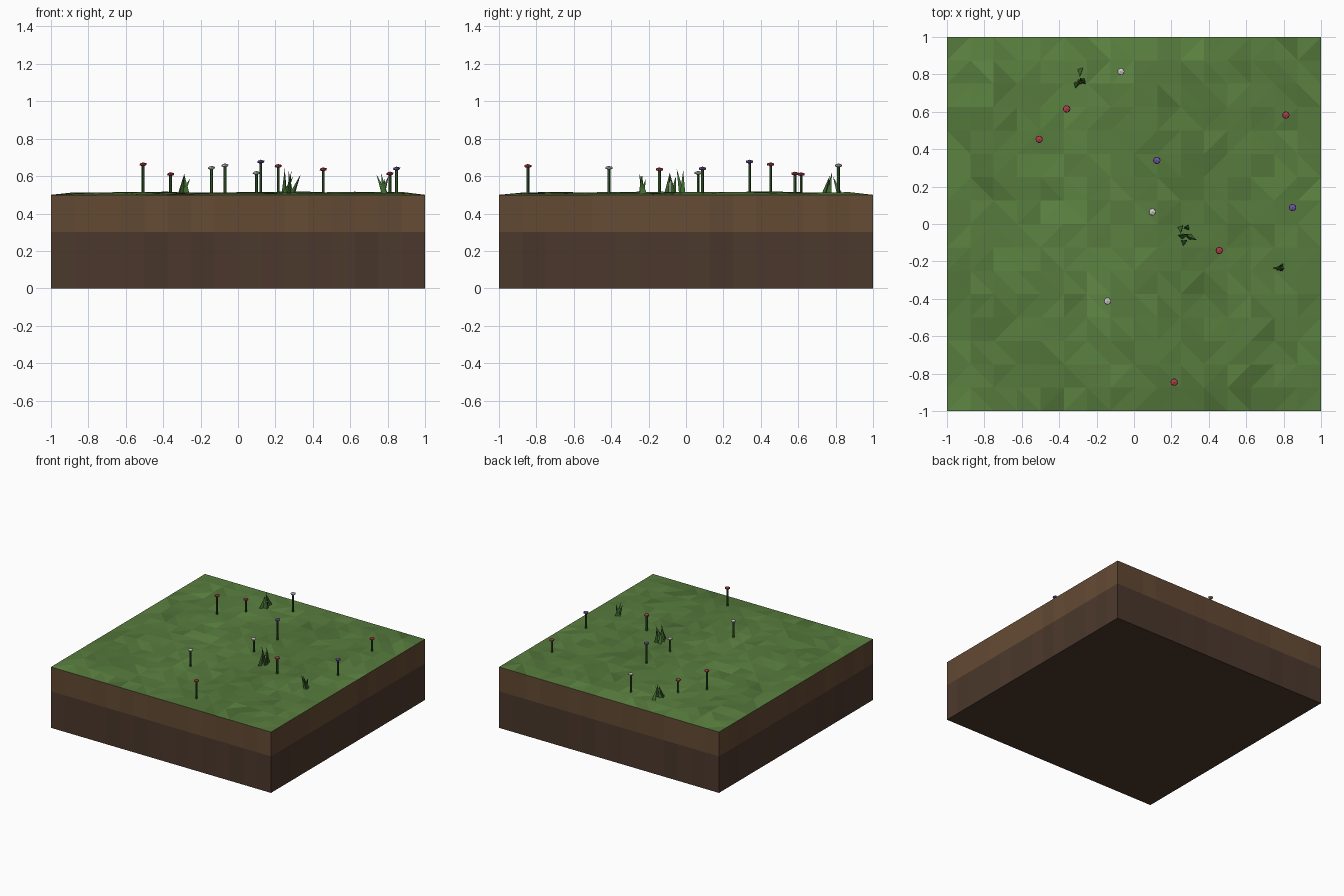
import bpy, bmesh, math, random
from mathutils import Vector, noise

if "Cube" in bpy.data.objects:
    bpy.data.objects.remove(bpy.data.objects["Cube"])

random.seed(4)
N = 16


def mat(name, rgb):
    m = bpy.data.materials.new(name)
    m.diffuse_color = (*rgb, 1)
    m.use_nodes = True
    m.node_tree.nodes["Principled BSDF"].inputs["Base Color"].default_value = m.diffuse_color
    return m


def shades(name, rgb, factors):
    return [mat(f"{name}_{i}", [c * f for c in rgb]) for i, f in enumerate(factors)]


GRASS = shades("grass", (0.095, 0.20, 0.047), (0.75, 0.88, 1.0, 1.13, 1.26))
TOPSOIL = shades("topsoil", (0.125, 0.068, 0.034), (0.95, 1.0, 1.05))
SUBSOIL = shades("subsoil", (0.07, 0.039, 0.025), (0.95, 1.0, 1.05))
STEM = mat("stem", (0.03, 0.085, 0.02))
BLADE = mat("blade", (0.05, 0.14, 0.03))
PETALS = {"red": mat("red_petal", (0.42, 0.05, 0.07)),
          "white": mat("white_petal", (0.62, 0.60, 0.58)),
          "violet": mat("violet_petal", (0.17, 0.09, 0.40))}


def finish(bm, name, mats):
    me = bpy.data.meshes.new(name)
    bm.to_mesh(me)
    bm.free()
    for m in mats:
        me.materials.append(m)
    ob = bpy.data.objects.new(name, me)
    bpy.context.collection.objects.link(ob)
    return ob


def height(x, y):
    if max(abs(x), abs(y)) > 0.99:
        return 0.5
    return 0.51 + 0.009 * noise.noise(Vector((x * 2.3, y * 2.3, 3.7)))


# Grass sheet: bumpy triangulated grid pinned flat at the border
bm = bmesh.new()
bmesh.ops.create_grid(bm, x_segments=N, y_segments=N, size=1)
for v in bm.verts:
    v.co.z = height(v.co.x, v.co.y)
    if v.co.z > 0.5:
        v.co.z += random.uniform(-0.004, 0.004)
for f in list(bm.faces):
    vs = list(f.verts)
    k = random.randint(0, 1)
    bmesh.utils.face_split(f, vs[k], vs[k + 2])
for f in bm.faces:
    c = f.calc_center_median()
    t = 2.2 + 1.6 * noise.noise(Vector((c.x * 1.6, c.y * 1.6, 9.1))) + random.gauss(0, 0.6)
    if c.x > 0.65:
        t -= 0.7
    f.material_index = min(4, max(0, round(t)))
finish(bm, "grass", GRASS)


# Soil layers: walls in columns, the lowest one closed underneath
def soil(name, z0, z1, mats, bottom):
    bm = bmesh.new()
    bmesh.ops.create_grid(bm, x_segments=N, y_segments=N, size=1)
    for v in bm.verts:
        v.co.z = z0
    sheet = list(bm.faces)
    border = [e for e in bm.edges if e.is_boundary]
    ext = bmesh.ops.extrude_edge_only(bm, edges=border)["geom"]
    for g in ext:
        if isinstance(g, bmesh.types.BMVert):
            g.co.z = z1
    walls = [g for g in ext if isinstance(g, bmesh.types.BMFace)]
    for f in walls:
        f.material_index = random.randint(0, 2)
    if not bottom:
        bmesh.ops.delete(bm, geom=sheet, context="FACES")
    bm.normal_update()
    for f in bm.faces:
        c = f.calc_center_median()
        out = Vector((0, 0, -1)) if abs(f.normal.z) > 0.5 else Vector((c.x, c.y, 0))
        if f.normal.dot(out) < 0:
            f.normal_flip()
        if abs(f.normal.z) > 0.5:
            f.material_index = 1
    finish(bm, name, mats)


soil("topsoil", 0.3, 0.5, TOPSOIL, False)
soil("subsoil", 0.0, 0.3, SUBSOIL, True)

# Flowers: thin stem with a flattened faceted head
flowers = [(-0.07, 0.815, 0.657, "white"), (-0.36, 0.615, 0.61, "red"),
           (-0.507, 0.453, 0.663, "red"), (0.812, 0.582, 0.613, "red"),
           (0.122, 0.34, 0.677, "violet"), (0.848, 0.088, 0.64, "violet"),
           (0.098, 0.065, 0.617, "white"), (0.456, -0.142, 0.636, "red"),
           (-0.142, -0.412, 0.644, "white"), (0.215, -0.846, 0.654, "red")]
for i, (x, y, z, col) in enumerate(flowers):
    base = height(x, y) - 0.006
    bm = bmesh.new()
    bmesh.ops.create_cone(bm, cap_ends=True, segments=5, radius1=0.008,
                          radius2=0.008, depth=z - base)
    st = finish(bm, f"flower_stem_{i}", [STEM])
    st.location = (x, y, (z + base) / 2)
    bm = bmesh.new()
    bmesh.ops.create_icosphere(bm, subdivisions=1, radius=0.022)
    hd = finish(bm, f"flower_head_{i}", [PETALS[col]])
    hd.scale.z = 0.5
    hd.location = (x, y, z)

# Grass tufts: three-sided spikes, each (base x, base y, tip x, tip y, tip z)
tufts = [
    [(-0.31, 0.74, -0.29, 0.77, 0.605), (-0.27, 0.76, -0.29, 0.78, 0.62),
     (-0.285, 0.825, -0.29, 0.785, 0.60), (-0.30, 0.755, -0.255, 0.765, 0.59)],
    [(0.25, -0.02, 0.25, -0.05, 0.64), (0.285, -0.02, 0.27, -0.015, 0.63),
     (0.265, -0.10, 0.285, -0.085, 0.625), (0.29, -0.065, 0.335, -0.085, 0.61),
     (0.25, -0.065, 0.295, -0.055, 0.60)],
    [(0.785, -0.24, 0.74, -0.235, 0.61), (0.79, -0.225, 0.765, -0.25, 0.615),
     (0.775, -0.235, 0.805, -0.24, 0.60), (0.78, -0.24, 0.785, -0.215, 0.585)],
]
for i, tuft in enumerate(tufts):
    bm = bmesh.new()
    for bx, by, tx, ty, tz in tuft:
        a0 = random.uniform(0, 2 * math.pi)
        z = height(bx, by) - 0.006
        ring = [bm.verts.new((bx + 0.018 * math.cos(a0 + k * 2.0944),
                              by + 0.018 * math.sin(a0 + k * 2.0944), z)) for k in range(3)]
        tip = bm.verts.new((tx, ty, tz))
        bm.faces.new(ring[::-1])
        for k in range(3):
            bm.faces.new((ring[k], ring[(k + 1) % 3], tip))
    finish(bm, f"grass_tuft_{i}", [BLADE])
